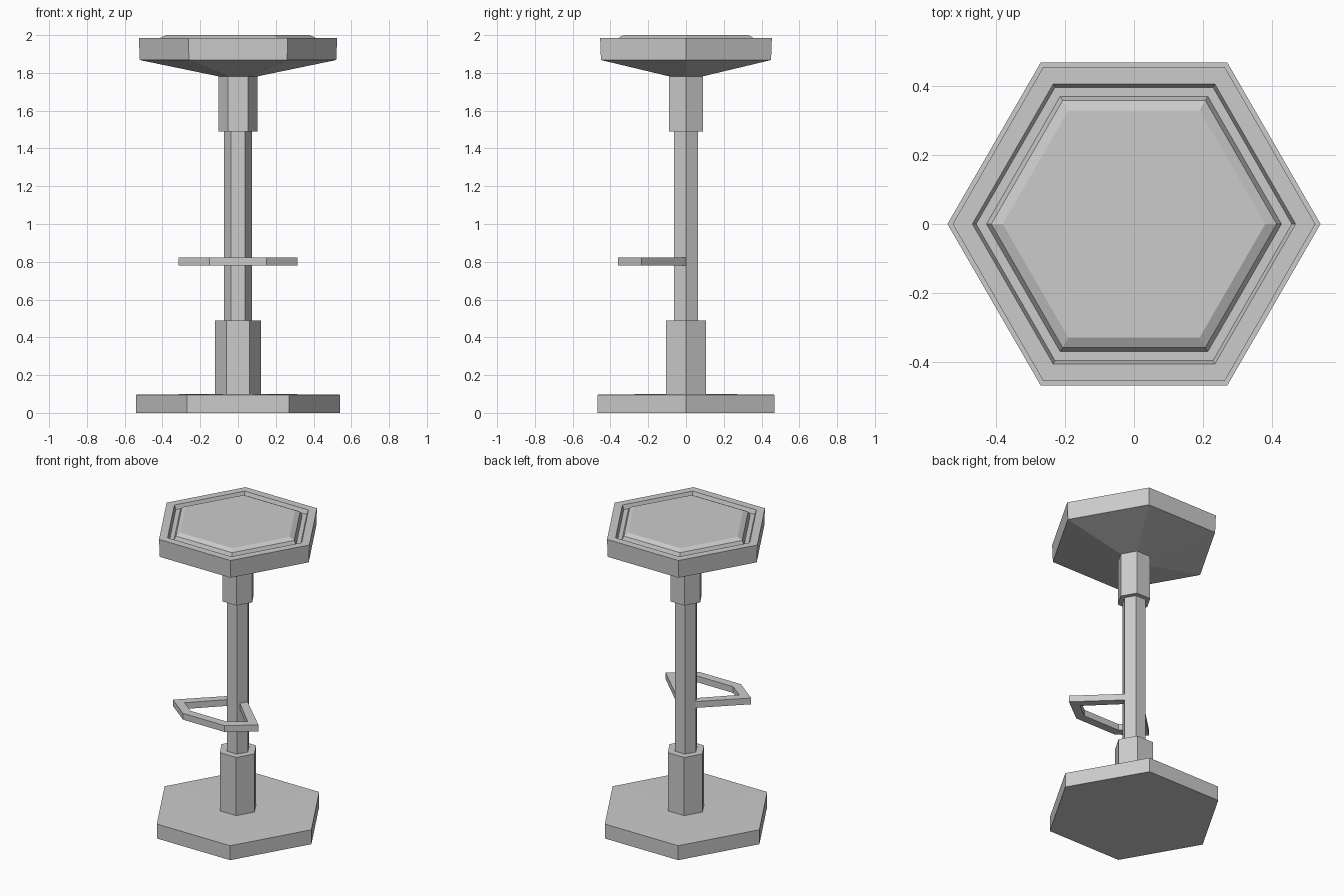
import bpy, bmesh
from math import cos, sin, pi

if "Cube" in bpy.data.objects:
    bpy.data.objects.remove(bpy.data.objects["Cube"])


def hex_part(name, profile):
    """Six-sided solid from a bottom-to-top list of (corner radius, z)."""
    bm = bmesh.new()
    rings = [[bm.verts.new((r * cos(i * pi / 3), r * sin(i * pi / 3), z))
              for i in range(6)] for r, z in profile]
    for a, b in zip(rings, rings[1:]):
        for i in range(6):
            j = (i + 1) % 6
            bm.faces.new((a[i], a[j], b[j], b[i]))
    bm.faces.new(rings[0][::-1])
    bm.faces.new(rings[-1])
    return finish(name, bm)


def finish(name, bm):
    bmesh.ops.recalc_face_normals(bm, faces=bm.faces)
    mesh = bpy.data.meshes.new(name)
    bm.to_mesh(mesh)
    bm.free()
    obj = bpy.data.objects.new(name, mesh)
    bpy.context.collection.objects.link(obj)
    return obj


# Base plate, with a very slight slope up to the column
hex_part("base", [(0.54, 0), (0.54, 0.096), (0.12, 0.101)])

# Column: lower sleeve, pole, upper sleeve
hex_part("lower_sleeve", [(0.121, 0.09), (0.121, 0.488)])
hex_part("pole", [(0.073, 0.48), (0.073, 1.50)])
hex_part("upper_sleeve", [(0.104, 1.49), (0.104, 1.79)])

# Seat: tapered underside, rim, groove and raised cushion
hex_part("seat", [(0.104, 1.782), (0.52, 1.868), (0.525, 1.985), (0.468, 1.985),
                  (0.457, 1.957), (0.427, 1.957), (0.413, 1.985), (0.38, 2.0)])

# Footrest: open angular loop whose two ends run into the pole
left_outer = [(-0.07, 0.0), (-0.315, -0.235), (-0.152, -0.36)]
left_inner = [(-0.02, -0.02), (-0.231, -0.23), (-0.133, -0.305)]


def mirrored(points):
    return points + [(-x, y) for x, y in reversed(points)]


bm = bmesh.new()
outer = [bm.verts.new((x, y, 0.78)) for x, y in mirrored(left_outer)]
inner = [bm.verts.new((x, y, 0.78)) for x, y in mirrored(left_inner)]
faces = [bm.faces.new((outer[i], outer[i + 1], inner[i + 1], inner[i]))
         for i in range(len(outer) - 1)]
extruded = bmesh.ops.extrude_face_region(bm, geom=faces, use_keep_orig=True)
bmesh.ops.translate(bm, vec=(0, 0, 0.042), verts=[
    g for g in extruded["geom"] if isinstance(g, bmesh.types.BMVert)])
finish("footrest", bm)
